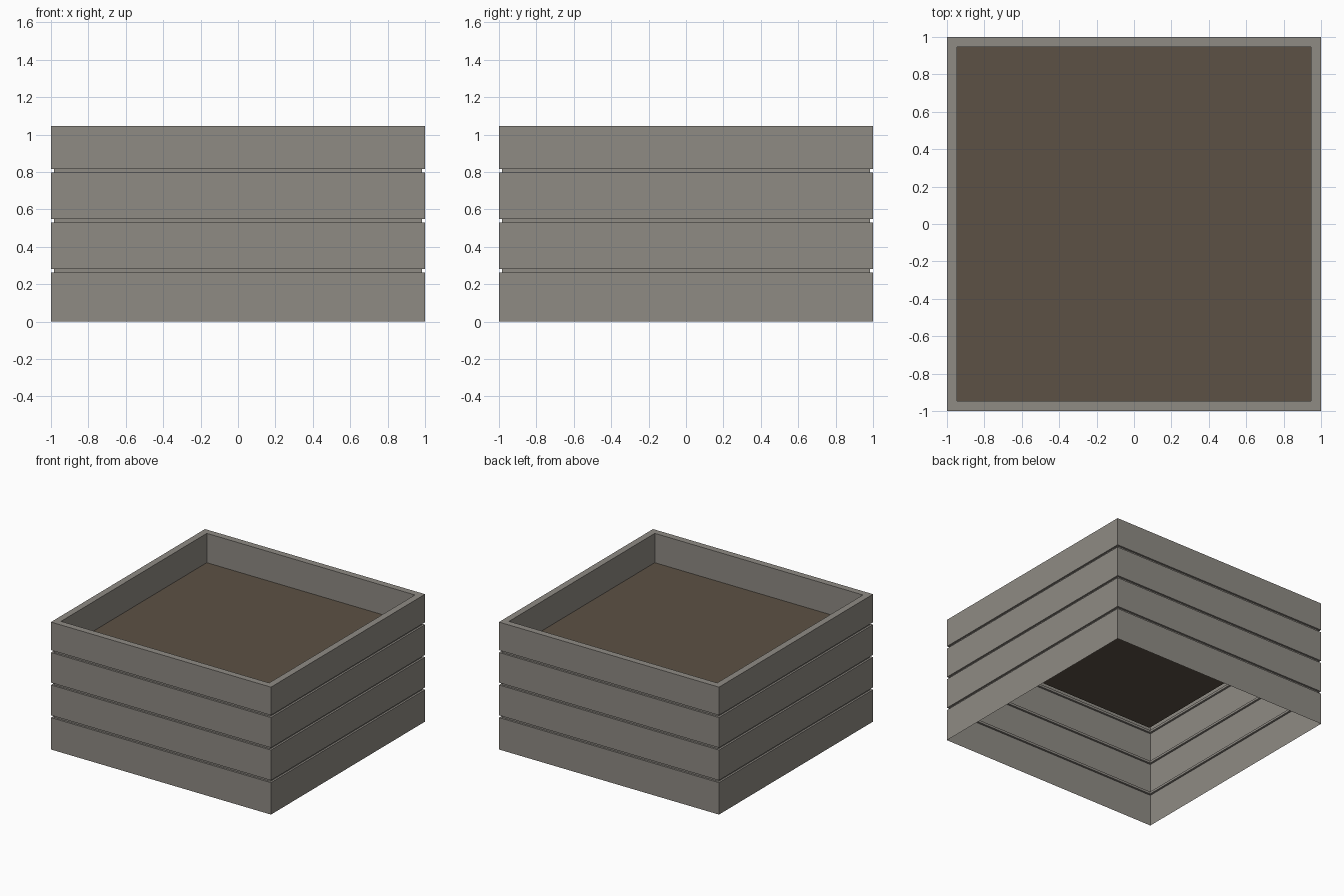
import bpy
import bmesh

cube = bpy.data.objects.get("Cube")
if cube:
    bpy.data.objects.remove(cube, do_unlink=True)


def make_material(name, color):
    mat = bpy.data.materials.new(name)
    mat.use_nodes = True
    mat.diffuse_color = color
    mat.node_tree.nodes["Principled BSDF"].inputs["Base Color"].default_value = color
    return mat


def make_object(name, bm, mat):
    mesh = bpy.data.meshes.new(name)
    bm.to_mesh(mesh)
    bm.free()
    mesh.materials.append(mat)
    obj = bpy.data.objects.new(name, mesh)
    bpy.context.collection.objects.link(obj)
    return obj


def square_ring(bm, half, z):
    corners = ((-1, -1), (1, -1), (1, 1), (-1, 1))
    return [bm.verts.new((x * half, y * half, z)) for x, y in corners]


weathered_wood = make_material("weathered grey wood", (0.275, 0.258, 0.231, 1))
earth = make_material("brown earth", (0.107, 0.082, 0.058, 1))

OUTER, RECESS, INNER = 1.0, 0.984, 0.946
TOP, SOIL_Z, GAP = 1.047, 0.806, 0.019

# Planked wall profile: outside going up with grooves, over the rim, down to the soil
profile = [(OUTER, 0)]
for z in (0.262, 0.53, 0.797):
    profile += [(OUTER, z), (RECESS, z), (RECESS, z + GAP), (OUTER, z + GAP)]
profile += [(OUTER, TOP), (INNER, TOP), (INNER, SOIL_Z)]

# Plank walls, open underneath
bm = bmesh.new()
rings = [square_ring(bm, half, z) for half, z in profile]
for low, high in zip(rings, rings[1:]):
    for i in range(4):
        j = (i + 1) % 4
        bm.faces.new((low[i], low[j], high[j], high[i]))
make_object("plank_walls", bm, weathered_wood)

# Soil surface
bm = bmesh.new()
bm.faces.new(square_ring(bm, INNER, SOIL_Z))
make_object("soil", bm, earth)
